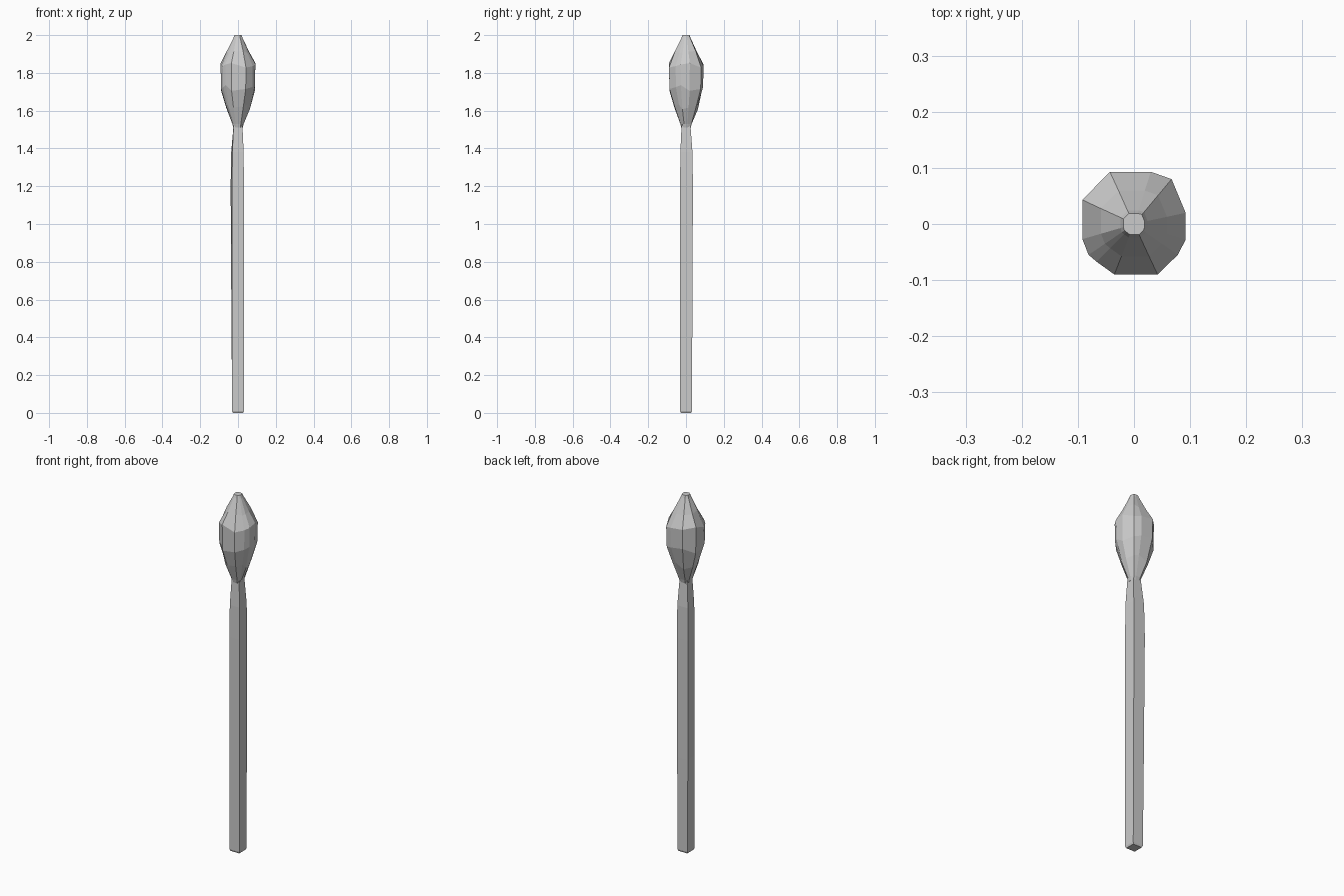
import bpy, bmesh

if "Cube" in bpy.data.objects:
    bpy.data.objects.remove(bpy.data.objects["Cube"])


def loft(name, rings):
    """Skin a stack of equal-sized point rings and cap both ends."""
    bm = bmesh.new()
    loops = [[bm.verts.new(p) for p in ring] for ring in rings]
    n = len(loops[0])
    for a, b in zip(loops, loops[1:]):
        for i in range(n):
            j = (i + 1) % n
            bm.faces.new((a[i], a[j], b[j], b[i]))
    bm.faces.new(loops[0][::-1])
    bm.faces.new(loops[-1])
    bmesh.ops.remove_doubles(bm, verts=bm.verts, dist=0.0005)
    bmesh.ops.recalc_face_normals(bm, faces=bm.faces)
    mesh = bpy.data.meshes.new(name)
    bm.to_mesh(mesh)
    bm.free()
    obj = bpy.data.objects.new(name, mesh)
    bpy.context.collection.objects.link(obj)
    return obj


# square stick, back left corner swelling slightly: z, half width, swell
stick = [(0, .027, 0), (.01, .031, 0), (.53, .031, .004), (1.2, .031, .008),
         (1.38, .030, .006), (1.53, .023, 0)]
loft("stick", [[(-h, -h, z), (h, -h, z), (h, h + s * .7, z), (-h - s, h + s * .7, z)]
               for z, h, s in stick])

# faceted bulb head: irregular outline scaled up the height
outline = [(.092, .02), (.092, -.028), (.078, -.055), (.042, -.09),
           (-.035, -.09), (-.067, -.067), (-.081, -.055), (-.092, -.027),
           (-.092, .043), (-.043, .093), (.03, .093), (.067, .08)][::-1]
# z, scale, half width limit, height jitter
levels = [(1.51, .29, .025, 0), (1.53, .36, .03, 0), (1.62, .68, .065, .012),
          (1.72, .97, .092, .015), (1.84, 1, .093, .012),
          (1.91, .64, .06, .006), (1.985, .27, .024, 0), (2.0, .21, .019, 0)]


def clamp(v, h):
    return max(-h, min(h, v))


loft("head", [[(clamp(x * k, h), clamp(y * k, h), z + j * ((i * 5 + r * 3) % 4 - 1.5) / 1.5)
               for i, (x, y) in enumerate(outline)]
              for r, (z, k, h, j) in enumerate(levels)])
